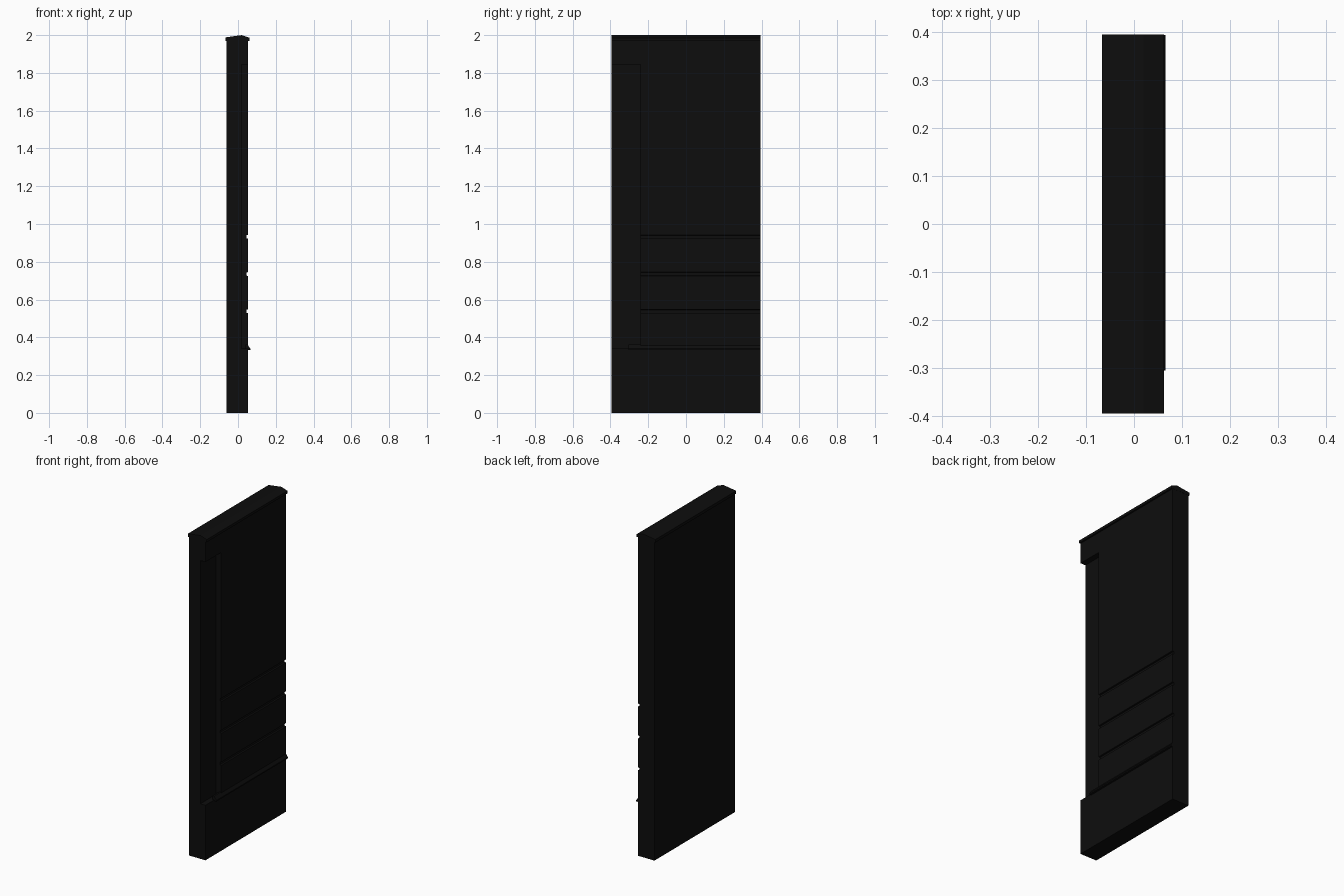
import bpy, bmesh

if "Cube" in bpy.data.objects:
    bpy.data.objects.remove(bpy.data.objects["Cube"])

paint = bpy.data.materials.new("black_paint")
paint.diffuse_color = (0.004, 0.004, 0.004, 1)
paint.use_nodes = True
paint.node_tree.nodes["Principled BSDF"].inputs["Base Color"].default_value = paint.diffuse_color

BACK, FACE, RECESS, GROOVE = -0.06, 0.053, 0.018, 0.044
END, INNER = 0.394, -0.24


def extrude(name, profile, y0, y1):
    """Extrude an (x, z) outline along y."""
    bm = bmesh.new()
    face = bm.faces.new([bm.verts.new((x, y0, z)) for x, z in profile])
    out = bmesh.ops.extrude_face_region(bm, geom=[face])["geom"]
    moved = [v for v in out if isinstance(v, bmesh.types.BMVert)]
    bmesh.ops.translate(bm, verts=moved, vec=(0, y1 - y0, 0))
    bmesh.ops.recalc_face_normals(bm, faces=bm.faces)
    mesh = bpy.data.meshes.new(name)
    bm.to_mesh(mesh)
    bm.free()
    mesh.materials.append(paint)
    obj = bpy.data.objects.new(name, mesh)
    bpy.context.collection.objects.link(obj)
    return obj


# Main wall with horizontal siding grooves
wall = [(BACK, 0), (FACE, 0)]
for z in (0.538, 0.735, 0.932):
    wall += [(FACE, z - 0.01), (GROOVE, z - 0.008),
             (GROOVE, z + 0.008), (FACE, z + 0.01)]
wall += [(FACE, 1.975), (BACK, 1.975)]
extrude("siding_wall", wall, INNER, END)

# Front end with a tall recessed corner between plinth and header
corner = [(BACK, 0), (FACE, 0), (FACE, 0.34), (RECESS, 0.34),
          (RECESS, 1.845), (FACE, 1.845), (FACE, 1.975), (BACK, 1.975)]
extrude("recessed_corner", corner, -END, INNER)

# Sloped drip ledge above the plinth
ledge = [(0.04, 0.333), (0.0655, 0.333), (0.0655, 0.34), (0.05, 0.362), (0.04, 0.362)]
extrude("drip_ledge", ledge, -0.305, END)

# Pitched cap along the top
cap = [(-0.067, 1.97), (0.062, 1.97), (0.062, 1.986),
       (0.02, 2.0), (-0.067, 1.988)]
extrude("top_cap", cap, -0.395, 0.395)
